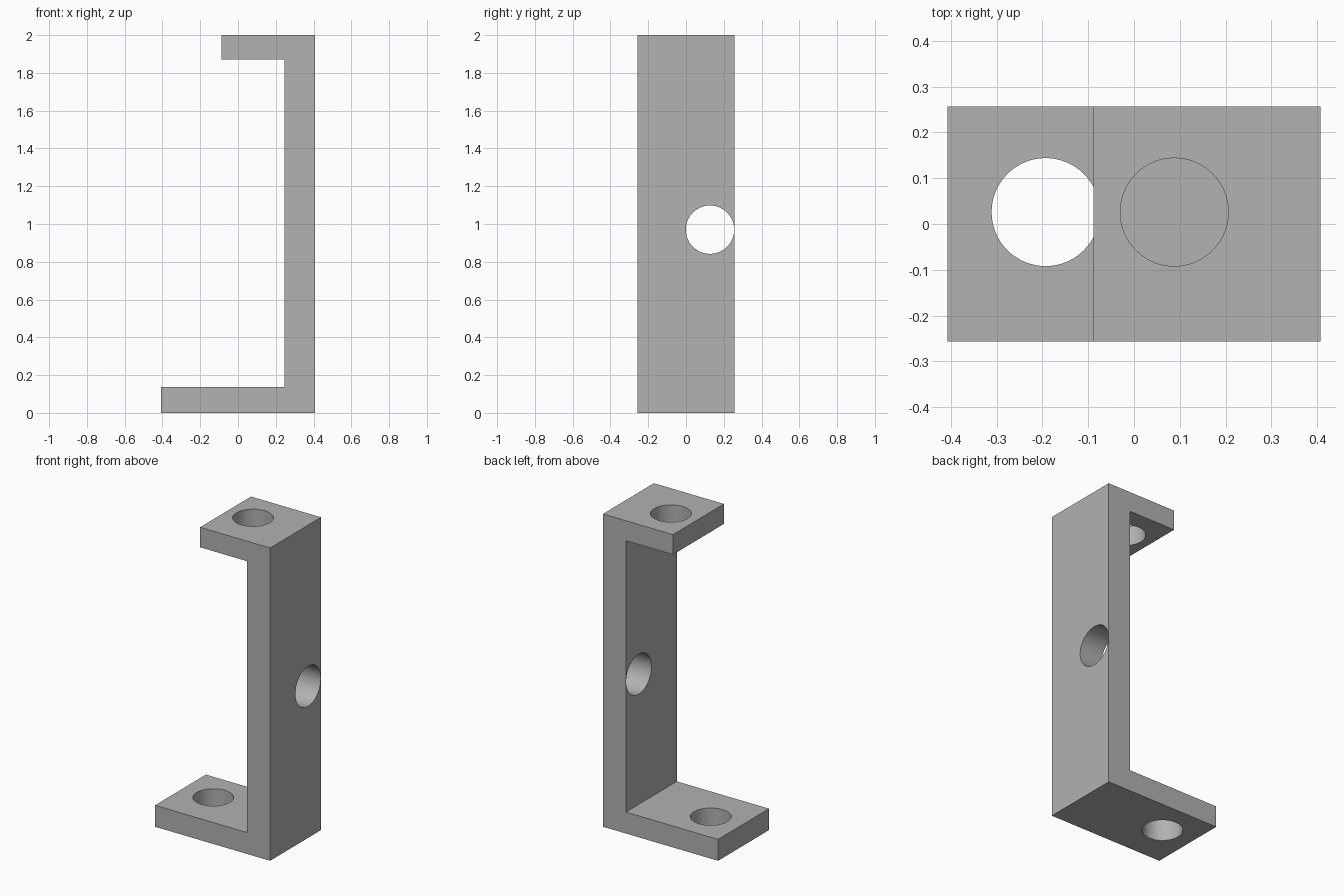
import bpy, bmesh, math

if "Cube" in bpy.data.objects:
    bpy.data.objects.remove(bpy.data.objects["Cube"], do_unlink=True)

# Plain grey material
grey = bpy.data.materials.new("plain_grey")
grey.use_nodes = True
colour = (0.445, 0.445, 0.445, 1)
grey.diffuse_color = colour
grey.node_tree.nodes["Principled BSDF"].inputs["Base Color"].default_value = colour

HALF_DEPTH = 0.257

# Bracket body: C-shaped profile extruded along y
profile = [(-0.407, 0), (0.407, 0), (0.407, 2), (-0.088, 2),
           (-0.088, 1.872), (0.245, 1.872), (0.245, 0.137), (-0.407, 0.137)]
bm = bmesh.new()
face = bm.faces.new([bm.verts.new((x, -HALF_DEPTH, z)) for x, z in profile])
extruded = bmesh.ops.extrude_face_region(bm, geom=[face])
verts = [v for v in extruded["geom"] if isinstance(v, bmesh.types.BMVert)]
bmesh.ops.translate(bm, verts=verts, vec=(0, 2 * HALF_DEPTH, 0))
bmesh.ops.recalc_face_normals(bm, faces=bm.faces)
mesh = bpy.data.meshes.new("bracket")
bm.to_mesh(mesh)
bm.free()
bracket = bpy.data.objects.new("bracket", mesh)
bpy.context.collection.objects.link(bracket)
mesh.materials.append(grey)


def drill(name, centre, radius, rotation=(0, 0, 0)):
    """Cut a round hole through the bracket."""
    bpy.ops.mesh.primitive_cylinder_add(vertices=64, radius=radius, depth=0.4,
                                        location=centre, rotation=rotation)
    cutter = bpy.context.object
    cutter.name = name
    cutter.data.materials.append(grey)
    cutter.hide_render = True
    bpy.context.view_layer.update()
    mod = bracket.modifiers.new(name, "BOOLEAN")
    mod.operation = "DIFFERENCE"
    mod.solver = "EXACT"
    mod.object = cutter
    bpy.context.view_layer.objects.active = bracket
    bpy.ops.object.modifier_apply(modifier=name)
    bpy.data.objects.remove(cutter, do_unlink=True)


# Flange holes and the wall hole close to the back edge
drill("lower_hole", (-0.193, 0.026, 0.07), 0.118)
drill("upper_hole", (0.088, 0.026, 1.936), 0.118)
drill("wall_hole", (0.326, 0.127, 0.97), 0.128, (0, math.pi / 2, 0))

# Smooth hole walls, sharp edges elsewhere
bpy.ops.object.select_all(action="DESELECT")
bracket.select_set(True)
bpy.context.view_layer.objects.active = bracket
bpy.ops.object.shade_smooth_by_angle(angle=math.radians(30))
